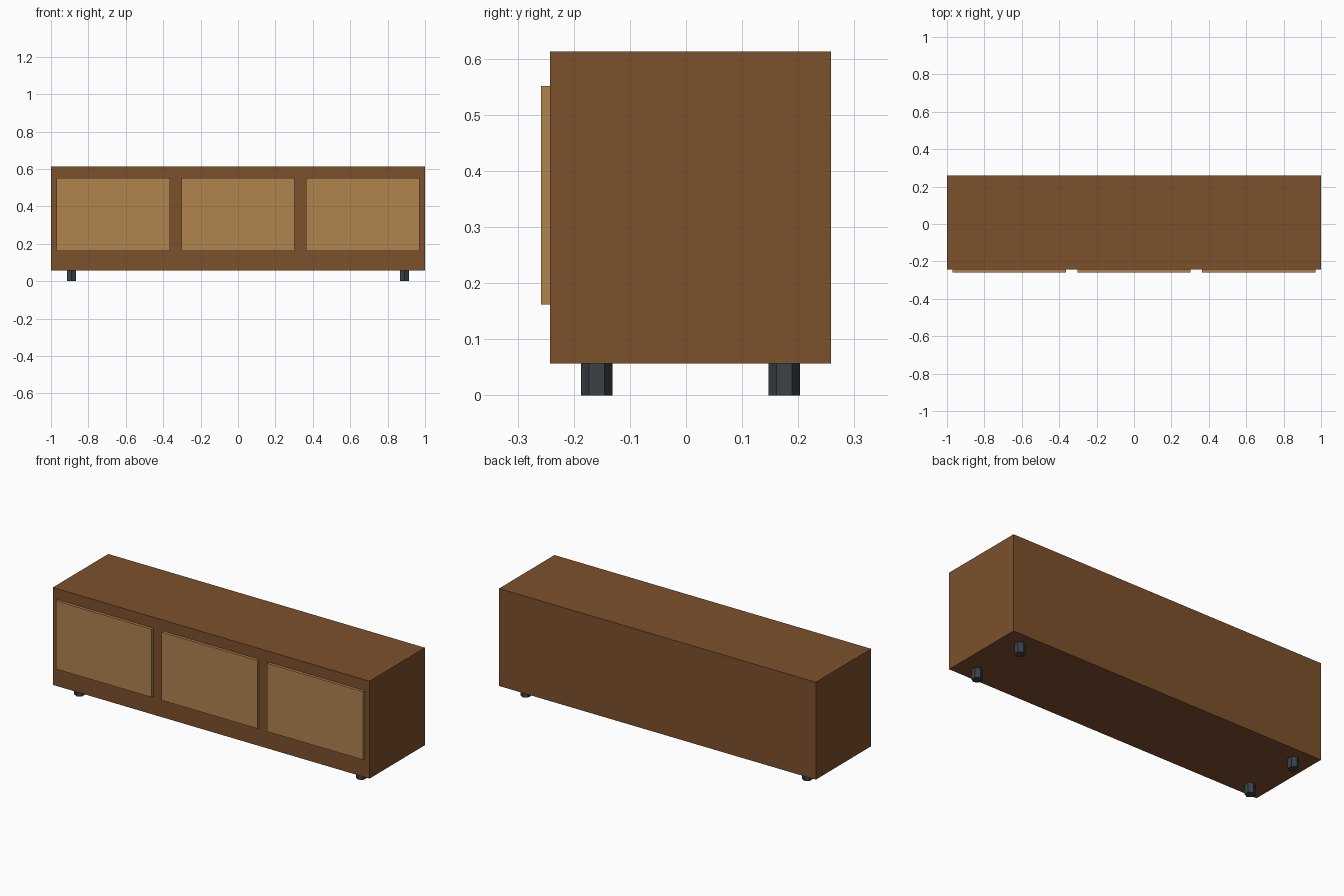
import bpy, bmesh, math

if "Cube" in bpy.data.objects:
    bpy.data.objects.remove(bpy.data.objects["Cube"])


def material(name, rgb):
    m = bpy.data.materials.new(name)
    m.diffuse_color = (*rgb, 1)
    m.use_nodes = True
    m.node_tree.nodes["Principled BSDF"].inputs["Base Color"].default_value = m.diffuse_color
    return m


dark_wood = material("dark wood", (0.205, 0.082, 0.026))
light_wood = material("light wood", (0.434, 0.227, 0.076))
dark_metal = material("dark metal", (0.045, 0.053, 0.062))


def prism(name, outline, z0, z1, mat):
    """Extrude a flat outline in x, y from z0 up to z1."""
    bm = bmesh.new()
    base = bm.faces.new([bm.verts.new((x, y, z0)) for x, y in outline])
    top = bmesh.ops.extrude_face_region(bm, geom=[base], use_keep_orig=True)["geom"]
    bmesh.ops.translate(bm, vec=(0, 0, z1 - z0),
                        verts=[v for v in top if isinstance(v, bmesh.types.BMVert)])
    bmesh.ops.recalc_face_normals(bm, faces=bm.faces)
    mesh = bpy.data.meshes.new(name)
    bm.to_mesh(mesh)
    bm.free()
    mesh.materials.append(mat)
    obj = bpy.data.objects.new(name, mesh)
    bpy.context.collection.objects.link(obj)
    return obj


def box(name, x0, x1, y0, y1, z0, z1, mat):
    return prism(name, [(x0, y0), (x1, y0), (x1, y1), (x0, y1)], z0, z1, mat)


# Cabinet body
box("cabinet_body", -1, 1, -0.242, 0.258, 0.057, 0.613, dark_wood)

# Three front panels
for label, x in (("left", -0.667), ("middle", 0), ("right", 0.667)):
    box(f"{label}_door", x - 0.303, x + 0.303, -0.258, -0.242, 0.162, 0.551, light_wood)

# Four hexagonal feet, corners pointing front and back
R = 0.0278
for side, x in (("left", -0.889), ("right", 0.889)):
    for end, y in (("front", -0.159), ("back", 0.175)):
        hexagon = [(x + R * math.sin(i * math.pi / 3), y + R * math.cos(i * math.pi / 3))
                   for i in range(6)]
        prism(f"{end}_{side}_foot", hexagon, 0, 0.057, dark_metal)
